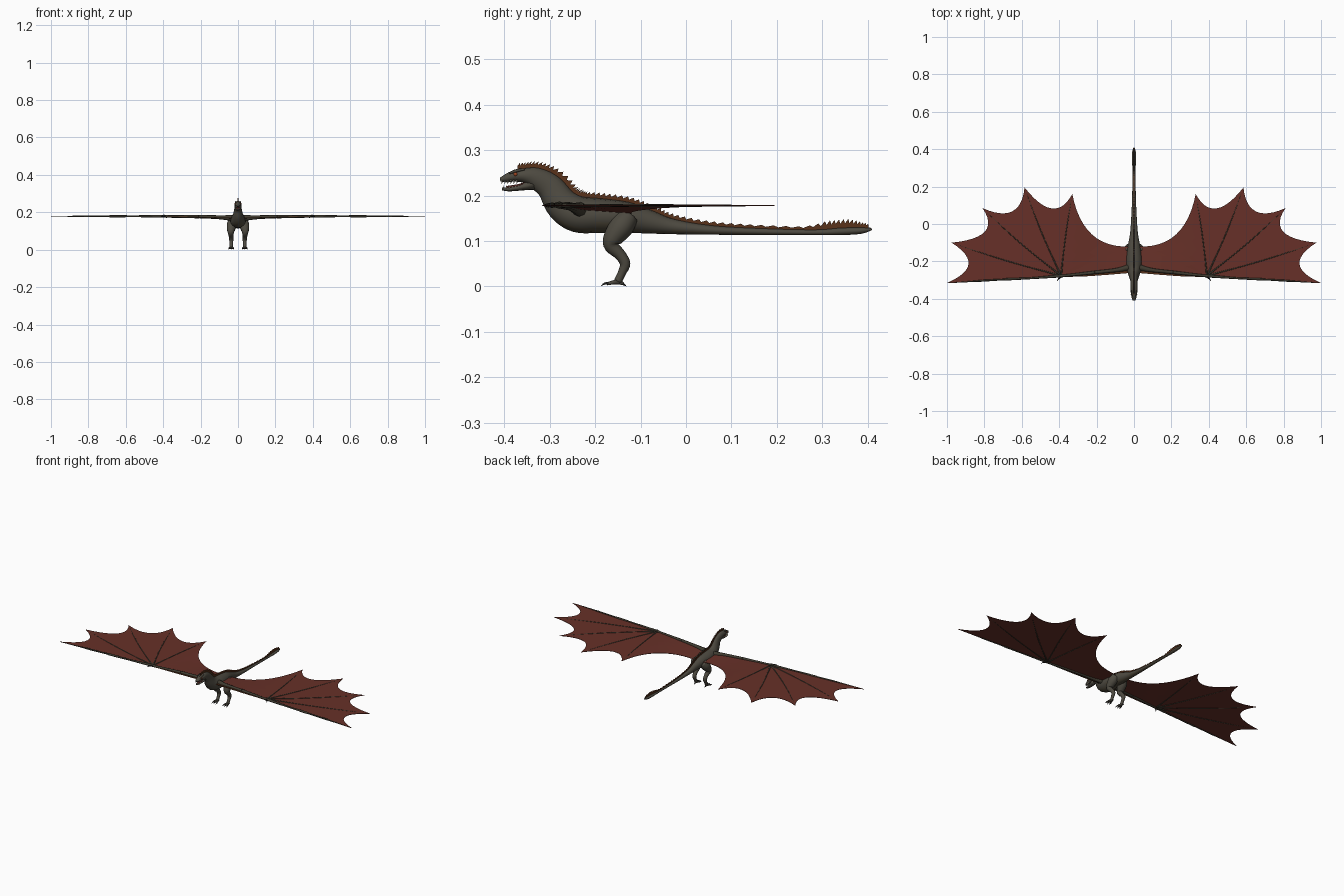
import bpy, bmesh, math
from mathutils import Vector as V

if "Cube" in bpy.data.objects:
    bpy.data.objects.remove(bpy.data.objects["Cube"])


def material(name, r, g, b):
    m = bpy.data.materials.new(name)
    m.diffuse_color = (r, g, b, 1)
    m.use_nodes = True
    m.node_tree.nodes["Principled BSDF"].inputs["Base Color"].default_value = m.diffuse_color
    return m


HIDE = material("grey olive hide", .075, .068, .052)
BELLY = material("tan belly", .085, .07, .045)
BONE = material("dark wing bone", .05, .044, .03)
SKIN = material("red membrane", .135, .030, .021)
CREST = material("brown crest", .10, .032, .011)
CLAW = material("black claw", .012, .011, .01)
TOOTH = material("ivory tooth", .6, .55, .42)
EYE = material("amber eye", .35, .06, .015)
MOUTH = material("mouth red", .12, .025, .02)


def finish(name, bm, mats, mirror=False, smooth=True, thick=0):
    me = bpy.data.meshes.new(name)
    bmesh.ops.recalc_face_normals(bm, faces=bm.faces)
    bm.to_mesh(me)
    bm.free()
    for m in mats:
        me.materials.append(m)
    for p in me.polygons:
        p.use_smooth = smooth
    ob = bpy.data.objects.new(name, me)
    bpy.context.collection.objects.link(ob)
    if thick:
        s = ob.modifiers.new("thickness", 'SOLIDIFY')
        s.thickness, s.offset = thick, 0
    if mirror:
        ob.modifiers.new("mirror", 'MIRROR')
    return ob


def smooth_path(pts, n):
    """Catmull-Rom through tuples of any length."""
    vs = [V(p) for p in pts]
    out = []
    for i in range(len(vs) - 1):
        p0, p1, p2, p3 = vs[max(i - 1, 0)], vs[i], vs[i + 1], vs[min(i + 2, len(vs) - 1)]
        for k in range(n):
            t = k / n
            out.append(.5 * (2 * p1 + (p2 - p0) * t + (2 * p0 - 5 * p1 + 4 * p2 - p3) * t * t
                             + (3 * p1 - p0 - 3 * p2 + p3) * t ** 3))
    return out + [vs[-1]]


def vec(pts):
    return [V(p) for p in pts]


def add_tube(bm, path, sides, ref=V((0, 0, 1))):
    """Loft ellipses along (centre, side radius, up radius)."""
    rings, ups = [], []
    for i, (c, ra, rb) in enumerate(path):
        t = (path[min(i + 1, len(path) - 1)][0] - path[max(i - 1, 0)][0]).normalized()
        side = t.cross(ref).normalized()
        up = side.cross(t)
        ups.append(up)
        rings.append([bm.verts.new(c + side * ra * math.cos(a) + up * rb * math.sin(a))
                      for a in (2 * math.pi * j / sides for j in range(sides))])
    for a, b in zip(rings, rings[1:]):
        for j in range(sides):
            k = (j + 1) % sides
            bm.faces.new((a[j], a[k], b[k], b[j]))
    bm.faces.new(rings[0])
    bm.faces.new(rings[-1])
    return ups


def limb(bm, pts, sides=8, ref=V((0, 0, 1)), n=4):
    """pts are (x, y, z, radius)."""
    sp = [V(p) for p in pts] if n == 1 else smooth_path(pts, n)
    add_tube(bm, [(p.xyz, max(p[3], .0003), max(p[3], .0003)) for p in sp], sides, ref)


# body from snout to tail tip: (y, z, up radius, half width)
spine = [(-.409, .235, .004, .007), (-.396, .238, .009, .012), (-.378, .243, .0125, .015),
         (-.355, .244, .0165, .019), (-.33, .238, .024, .019), (-.299, .218, .030, .02),
         (-.272, .180, .037, .029), (-.238, .159, .040, .040), (-.19, .156, .038, .043),
         (-.13, .152, .034, .036), (-.08, .142, .026, .026), (-.03, .132, .017, .019),
         (.05, .1245, .0105, .014), (.15, .121, .0075, .010), (.28, .119, .006, .008),
         (.34, .121, .008, .011), (.385, .123, .007, .010), (.409, .126, .002, .003)]
sp = smooth_path(spine, 5)
bm = bmesh.new()
path = [(V((0, p[0], p[1])), p[3], p[2]) for p in sp]
ups = add_tube(bm, path, 16)
bm.normal_update()
bmesh.ops.recalc_face_normals(bm, faces=bm.faces)
for f in bm.faces:
    if f.normal.z < -.6 and f.calc_center_median().y > -.34:
        f.material_index = 1
finish("body", bm, [HIDE, BELLY])

# serrated crest along head, back and tail
bm = bmesh.new()


def crest_height(y):
    if y < -.37 or y > .40:
        return .002
    if y < -.25:
        return .014
    if y < .22:
        return .013 - .006 * (y + .25) / .47
    return .007 + .012 * min(1, max(0, (y - .26) / .05)) * min(1, (.41 - y) / .05)


prev = None
for i in range(10, len(path) - 2):
    for h in range(2):
        c = path[i][0].lerp(path[i + 1][0], h / 2)
        r = path[i][2] * (1 - h / 2) + path[i + 1][2] * h / 2
        u = ups[i].lerp(ups[i + 1], h / 2)
        top = c + u * (r + crest_height(c.y) * (1 if h else .5)) + V((0, .003 * h, 0))
        cur = (bm.verts.new(c + u * r * .8), bm.verts.new(top))
        if prev:
            bm.faces.new((prev[0], cur[0], cur[1], prev[1]))
        prev = cur
finish("crest", bm, [CREST], smooth=False, thick=.004)

# lower jaw, tongue
bm = bmesh.new()
add_tube(bm, [(V((0, y, z)), w, h) for y, z, w, h in
              [(-.335, .224, .015, .012), (-.352, .221, .016, .009), (-.37, .2165, .013, .006),
               (-.39, .2135, .010, .0045), (-.405, .2145, .005, .003)]], 12)
finish("lower_jaw", bm, [HIDE])
bm = bmesh.new()
add_tube(bm, [(V((0, y, z)), w, .003) for y, z, w in
              [(-.345, .229, .011), (-.37, .222, .009), (-.395, .218, .005)]], 8)
finish("tongue", bm, [MOUTH])

# teeth
bm = bmesh.new()
for i in range(6):
    t = i / 5
    x, y = .012 - .006 * t, -.372 - .033 * t
    limb(bm, [(x, y, .234, .0018), (x, y, .2255, .0003)], 5, V((0, 1, 0)), 1)
    limb(bm, [(x - .001, y + .003, .2165, .0016), (x - .001, y + .003, .2225, .0003)], 5, V((0, 1, 0)), 1)
finish("teeth", bm, [TOOTH], True, False)

# eyes and brows
bm = bmesh.new()
bmesh.ops.create_uvsphere(bm, u_segments=10, v_segments=6, radius=.0045)
bmesh.ops.translate(bm, verts=bm.verts, vec=(.0135, -.375, .247))
finish("eyes", bm, [EYE], True)
bm = bmesh.new()
limb(bm, [(.010, -.388, .249, .002), (.0135, -.374, .2545, .0035), (.014, -.355, .258, .002)])
finish("brows", bm, [HIDE], True)

# legs with feet
X = V((1, 0, 0))
bm = bmesh.new()
limb(bm, [(.026, -.125, .155, .022), (.034, -.142, .132, .027), (.038, -.162, .104, .021),
          (.038, -.163, .088, .016), (.037, -.145, .070, .0125), (.036, -.134, .050, .0115),
          (.036, -.141, .030, .009), (.036, -.150, .011, .009)], 10, X)
for dx in (-.012, 0, .012):
    limb(bm, [(.036, -.147, .010, .006), (.036 + dx * .7, -.160, .009, .005),
              (.036 + dx, -.173, .006, .004)], 6)
limb(bm, [(.036, -.148, .010, .006), (.036, -.138, .006, .004)], 6, n=1)
finish("legs", bm, [HIDE], True)
bm = bmesh.new()
for dx in (-.012, 0, .012):
    limb(bm, [(.036 + dx, -.171, .007, .0038), (.036 + dx * 1.1, -.180, .006, .0025),
              (.036 + dx * 1.1, -.187, .001, .0003)], 6)
limb(bm, [(.036, -.139, .006, .0035), (.036, -.131, .0005, .0003)], 6, n=1)
# thumb claws on the wing wrists
limb(bm, [(.385, -.278, .180, .006), (.402, -.292, .179, .004), (.412, -.305, .175, .0004)], 6)
finish("claws", bm, [CLAW], True)

# wing layout
wrist = V((.39, -.276))
tips = vec([(1, -.315), (.975, -.1), (.81, .085), (.585, .195), (.33, .16), (.025, -.12)])
dips = vec([(.885, -.215), (.797, -.04), (.652, .067), (.44, .083), (.225, -.056)])


def wing_z(x, y):
    root = max(0, 1 - x / .3)
    return .178 - root * (.008 + .08 * max(0, min(.15, y + .25)))


# membrane: fan of scalloped sectors around the wrist
edge = []
for a, b, d in zip(tips, tips[1:], dips):
    for k in range(12):
        t = k / 12
        edge.append(a.lerp(b, t) + (d - (a + b) / 2) * (1 - (2 * t - 1) ** 2))
edge += [tips[-1].lerp(V((.025, -.24)), k / 4) for k in range(5)]
bm = bmesh.new()
rows = []
for e in edge:
    row = []
    for k in range(7):
        p = wrist.lerp(e, k / 6)
        row.append(bm.verts.new((p.x, p.y, wing_z(p.x, p.y))))
    rows.append(row)
for a, b in zip(rows, rows[1:]):
    for k in range(6):
        bm.faces.new((a[k], a[k + 1], b[k + 1], b[k]))
bmesh.ops.remove_doubles(bm, verts=bm.verts, dist=1e-5)
finish("wing_membrane", bm, [SKIN], True, False, .002)

# narrow brown skin ahead of the arm
bm = bmesh.new()
strip = [(.025, -.235, -.262), (.12, -.252, -.270), (.24, -.262, -.279), (.38, -.276, -.284)]
rows = [[bm.verts.new((x, y, wing_z(x, y) - .001)) for y in (a, b)] for x, a, b in strip]
for a, b in zip(rows, rows[1:]):
    bm.faces.new((a[0], a[1], b[1], b[0]))
finish("front_skin", bm, [CREST], True, False, .003)

# arm and finger bones
bm = bmesh.new()
limb(bm, [(.02, -.230, .168, .018), (.09, -.246, .173, .011), (.2, -.258, .177, .009),
          (.22, -.260, .177, .009), (.36, -.275, .178, .007), (.395, -.278, .179, .008),
          (.55, -.290, .179, .005), (.67, -.295, .179, .0065), (.70, -.297, .179, .0045),
          (.82, -.304, .179, .005), (.85, -.306, .179, .0035), (1, -.316, .178, .0008)])
for tip, bend in zip(tips[1:5], (.02, .025, .02, .012)):
    pts = []
    d = tip - wrist
    for t, r in ((0, .0055), (.25, .0035), (.5, .0035), (.75, .0025), (1, .0006)):
        p = wrist + d * t + V((-d.y, d.x)).normalized() * -bend * math.sin(math.pi * t) * .4
        pts.append((p.x, p.y, wing_z(p.x, p.y), r))
    limb(bm, pts, 6, n=3)
finish("wing_bones", bm, [BONE], True)
